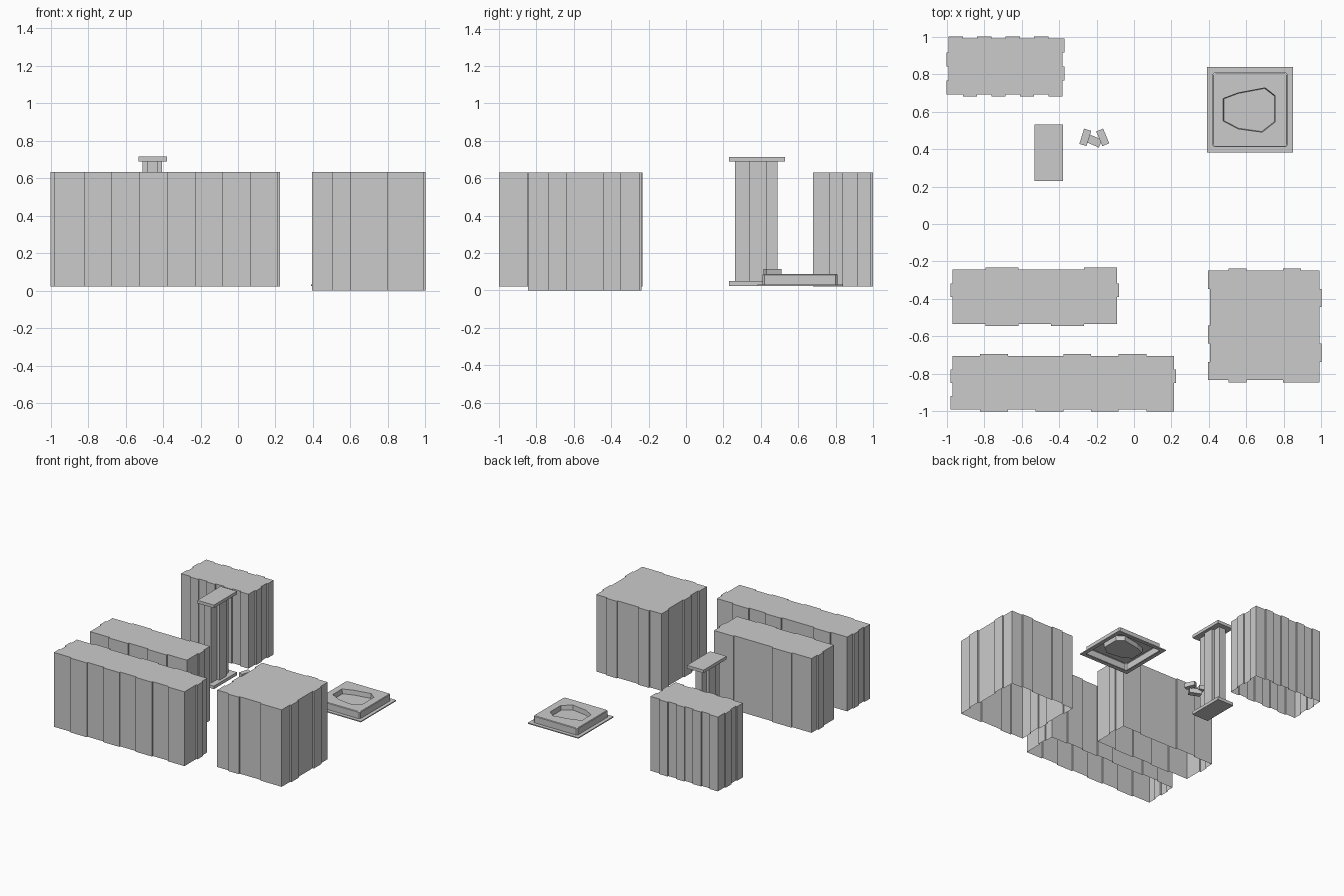
import bpy, bmesh
from mathutils import Vector, Matrix

if "Cube" in bpy.data.objects:
    bpy.data.objects.remove(bpy.data.objects["Cube"])


def finish(name, bm):
    bmesh.ops.recalc_face_normals(bm, faces=bm.faces)
    me = bpy.data.meshes.new(name)
    bm.to_mesh(me)
    bm.free()
    ob = bpy.data.objects.new(name, me)
    bpy.context.collection.objects.link(ob)
    return ob


def box(name, lo, hi, turn=0.0):
    bm = bmesh.new()
    lo, hi = Vector(lo), Vector(hi)
    size = hi - lo
    bmesh.ops.create_cube(bm, size=1, matrix=Matrix.Diagonal((*size, 1)))
    ob = finish(name, bm)
    ob.location = (lo + hi) / 2
    ob.rotation_euler.z = turn
    return ob


def panelled_block(name, x0, x1, y0, y1, z0, z1, patterns, amp=0.011):
    """Open-bottomed block; each pattern digit is a wall panel, 1 = stepped out.
    Sides run anticlockwise: front, right, back, left."""
    x0, x1, y0, y1 = x0 + amp, x1 - amp, y0 + amp, y1 - amp
    corners = [Vector(c) for c in ((x0, y0), (x1, y0), (x1, y1), (x0, y1))]
    outline = []
    for s, pattern in enumerate(patterns):
        p, q = corners[s], corners[(s + 1) % 4]
        d = (q - p).normalized()
        out = Vector((d.y, -d.x)) * amp
        for i, c in enumerate(pattern):
            for t in (i, i + 1):
                pt = p.lerp(q, t / len(pattern)) + out * int(c)
                if not outline or (pt - outline[-1]).length > 1e-5:
                    outline.append(pt)
    if (outline[0] - outline[-1]).length < 1e-5:
        outline.pop()
    bm = bmesh.new()
    low = [bm.verts.new((p.x, p.y, z0)) for p in outline]
    top = [bm.verts.new((p.x, p.y, z1)) for p in outline]
    bm.faces.new(top)
    n = len(outline)
    for i in range(n):
        j = (i + 1) % n
        bm.faces.new((low[i], low[j], top[j], top[i]))
    return finish(name, bm)


# Four large blocks with stepped wall panels
panelled_block("back_block", -1.0, -0.37, 0.68, 1.0, 0.022, 0.632,
               ("01010101", "0101", "01010101", "0101"))
panelled_block("middle_block", -0.98, -0.08, -0.545, -0.233, 0.022, 0.632,
               ("01010", "0010", "10010", "0100"))
panelled_block("front_block", -0.98, 0.225, -1.0, -0.695, 0.022, 0.632,
               ("01010101", "0010", "01010010", "0101"))
panelled_block("right_block", 0.395, 1.0, -0.845, -0.238, 0.0, 0.632,
               ("010011", "010010", "010010", "100101"))

# Pillar: two slabs and a cross-shaped shaft
for part, z0, z1 in (("pillar_base", 0.025, 0.05), ("pillar_cap", 0.69, 0.715)):
    box(part, (-0.53, 0.23, z0), (-0.38, 0.53, z1))
box("pillar_shaft_wide", (-0.51, 0.34, 0.05), (-0.405, 0.43, 0.69))
box("pillar_shaft_long", (-0.487, 0.262, 0.05), (-0.428, 0.49, 0.69))

# Small slabs beside the pillar
box("slab_left", (-0.28, 0.42, 0.075), (-0.24, 0.505, 0.11), -0.3)
box("slab_middle", (-0.27, 0.425, 0.045), (-0.175, 0.47, 0.085), -0.4)
box("slab_right", (-0.187, 0.42, 0.08), (-0.147, 0.505, 0.115), 0.4)


# Basin: hollow shell made of stacked eight-point rings
def square_ring(h, chamfer, z, cx=0.62, cy=0.61):
    k = h - chamfer
    pts = ((-h, k), (-h, -k), (-k, -h), (k, -h), (h, -k), (h, k), (k, h), (-k, h))
    return [(cx + x, cy + y, z) for x, y in pts]


pool = ((0.476, 0.67), (0.476, 0.55), (0.556, 0.508), (0.684, 0.49),
        (0.754, 0.545), (0.754, 0.685), (0.70, 0.727), (0.556, 0.70))
rings = [square_ring(0.2, 0.01, 0.024),
         square_ring(0.229, 0.001, 0.024),
         square_ring(0.229, 0.001, 0.032),
         square_ring(0.2, 0.01, 0.032),
         square_ring(0.2, 0.01, 0.084),
         square_ring(0.195, 0.01, 0.088),
         [(x, y, 0.088) for x, y in pool],
         [(0.62 + (x - 0.62) * 0.97, 0.61 + (y - 0.61) * 0.97, 0.05) for x, y in pool]]
bm = bmesh.new()
loops = [[bm.verts.new(p) for p in ring] for ring in rings]
for a, b in zip(loops, loops[1:]):
    for i in range(8):
        j = (i + 1) % 8
        bm.faces.new((a[i], a[j], b[j], b[i]))
bm.faces.new(loops[-1])
finish("basin", bm)
